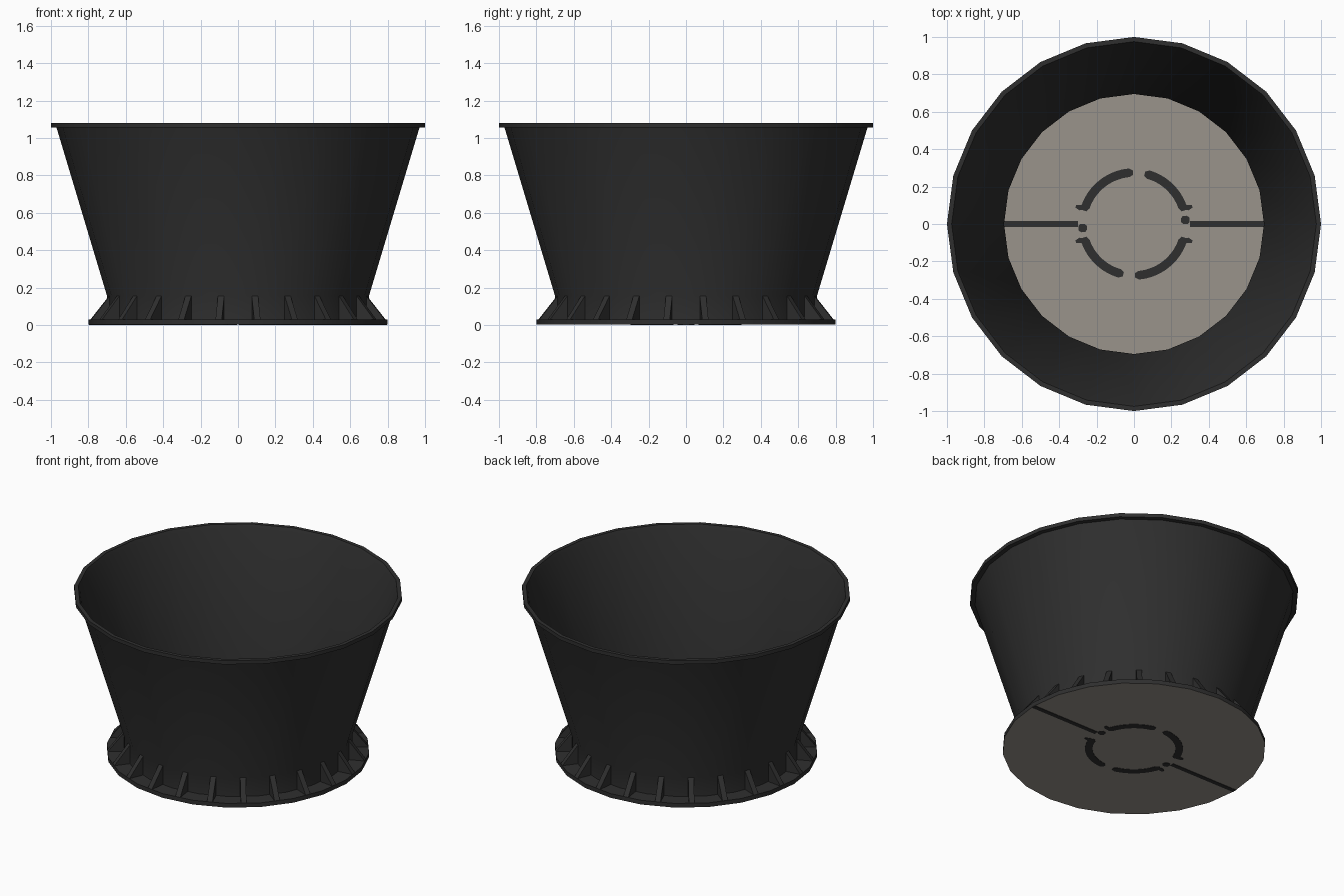
import bpy, bmesh, math
from mathutils import Matrix, Vector

if "Cube" in bpy.data.objects:
    bpy.data.objects.remove(bpy.data.objects["Cube"])

SIDES = 24


def material(name, rgb):
    m = bpy.data.materials.new(name)
    m.diffuse_color = (*rgb, 1)
    m.use_nodes = True
    m.node_tree.nodes["Principled BSDF"].inputs["Base Color"].default_value = m.diffuse_color
    return m


DARK = material("dark plastic", (0.028, 0.028, 0.028))
TAUPE = material("warm grey floor", (0.32, 0.295, 0.26))


def finish(name, bm, mats):
    bmesh.ops.recalc_face_normals(bm, faces=bm.faces)
    me = bpy.data.meshes.new(name)
    bm.to_mesh(me)
    bm.free()
    for m in mats:
        me.materials.append(m)
    ob = bpy.data.objects.new(name, me)
    bpy.context.collection.objects.link(ob)
    return ob


def lathe(name, profile):
    """Closed (radius, z) profile turned around z."""
    bm = bmesh.new()
    rings = []
    for i in range(SIDES):
        a = 2 * math.pi * i / SIDES
        rings.append([bm.verts.new((r * math.cos(a), r * math.sin(a), z)) for r, z in profile])
    n = len(profile)
    for i in range(SIDES):
        p, q = rings[i], rings[(i + 1) % SIDES]
        for j in range(n):
            k = (j + 1) % n
            bm.faces.new((p[j], q[j], q[k], p[k]))
    return finish(name, bm, [DARK])


def ribbon(bm, pts, width, z0, z1, round_ends=True):
    """Flat strip of given width along 2D points, as a thin solid."""
    left, right = [], []
    for i, p in enumerate(pts):
        d = (pts[min(i + 1, len(pts) - 1)] - pts[max(i - 1, 0)]).normalized()
        w = width / 2 * (0.5 if round_ends and i in (0, len(pts) - 1) else 1)
        s = Vector((-d.y, d.x)) * w
        left.append(p + s)
        right.append(p - s)
    outline = left + right[::-1]
    lo = [bm.verts.new((p.x, p.y, z0)) for p in outline]
    hi = [bm.verts.new((p.x, p.y, z1)) for p in outline]
    n, m = len(outline), len(pts)
    for i in range(n):
        j = (i + 1) % n
        bm.faces.new((lo[i], lo[j], hi[j], hi[i]))
    for i in range(m - 1):
        q = (i, i + 1, n - 2 - i, n - 1 - i)
        bm.faces.new([hi[k] for k in q])
        bm.faces.new([lo[k] for k in reversed(q)])


# Flared body with foot flange, straight lower wall and top rim
body = lathe("bucket_body", [
    (0.80, 0.004), (0.80, 0.03), (0.70, 0.03), (0.70, 0.155), (0.97, 1.055),
    (1.0, 1.055), (1.0, 1.08), (0.975, 1.08), (0.964, 1.055),
    (0.695, 0.155), (0.695, 0.004)])
bpy.context.view_layer.objects.active = body
body.select_set(True)
bpy.ops.object.shade_smooth_by_angle(angle=math.radians(25))

# Floor disc, grey faces with a dark edge
bm = bmesh.new()
bmesh.ops.create_cone(bm, cap_ends=True, segments=SIDES, radius1=0.8, radius2=0.8,
                      depth=0.01, matrix=Matrix.Translation((0, 0, 0.007)))
bm.normal_update()
for f in bm.faces:
    f.material_index = 0 if abs(f.normal.z) > 0.5 else 1
finish("floor_disc", bm, [TAUPE, DARK])

# Triangular ribs around the foot, one per side
bm = bmesh.new()
for i in range(SIDES):
    rot = Matrix.Rotation(2 * math.pi * (i + 0.5) / SIDES, 3, 'Z')
    tri = [(0.69, 0.02), (0.793, 0.03), (0.694, 0.155), (0.685, 0.155)]
    tri = [(0.69, 0.025), (0.793, 0.025), (0.793, 0.03), (0.694, 0.155), (0.69, 0.155)]
    a, b = [[bm.verts.new(rot @ Vector((r, y, z))) for r, z in tri] for y in (-0.017, 0.017)]
    bm.faces.new(a)
    bm.faces.new(b[::-1])
    for j in range(5):
        k = (j + 1) % 5
        bm.faces.new((a[j], b[j], b[k], a[k]))
finish("foot_ribs", bm, [DARK])

# Dark inlays in the floor, seen above and below, repeated by a half turn
bm = bmesh.new()
Z0, Z1 = 0.0, 0.015
for turn in (0, 180):
    def polar(r, deg):
        a = math.radians(deg + turn)
        return Vector((r * math.cos(a), r * math.sin(a)))

    # Ring segments
    for start, end in ((15, 78), (91, 165), (0, 9)):
        n = max(4, (end - start) // 4)
        ribbon(bm, [polar(0.275, start + (end - start) * i / n) for i in range(n + 1)],
               0.046, Z0, Z1)
    # Small horns at the segment ends
    for deg in (17, 163):
        ribbon(bm, [polar(0.28, deg), polar(0.30, deg), polar(0.325, deg)], 0.03, Z0, Z1 + 0.001)
    # Straight seam out to the wall, and on to the edge underneath
    ribbon(bm, [polar(0.30, 0), polar(0.697, 0)], 0.03, Z0, Z1 + 0.002, False)
    ribbon(bm, [polar(0.697, 0), polar(0.797, 0)], 0.03, Z0, 0.006, False)
finish("floor_inlays", bm, [DARK])
